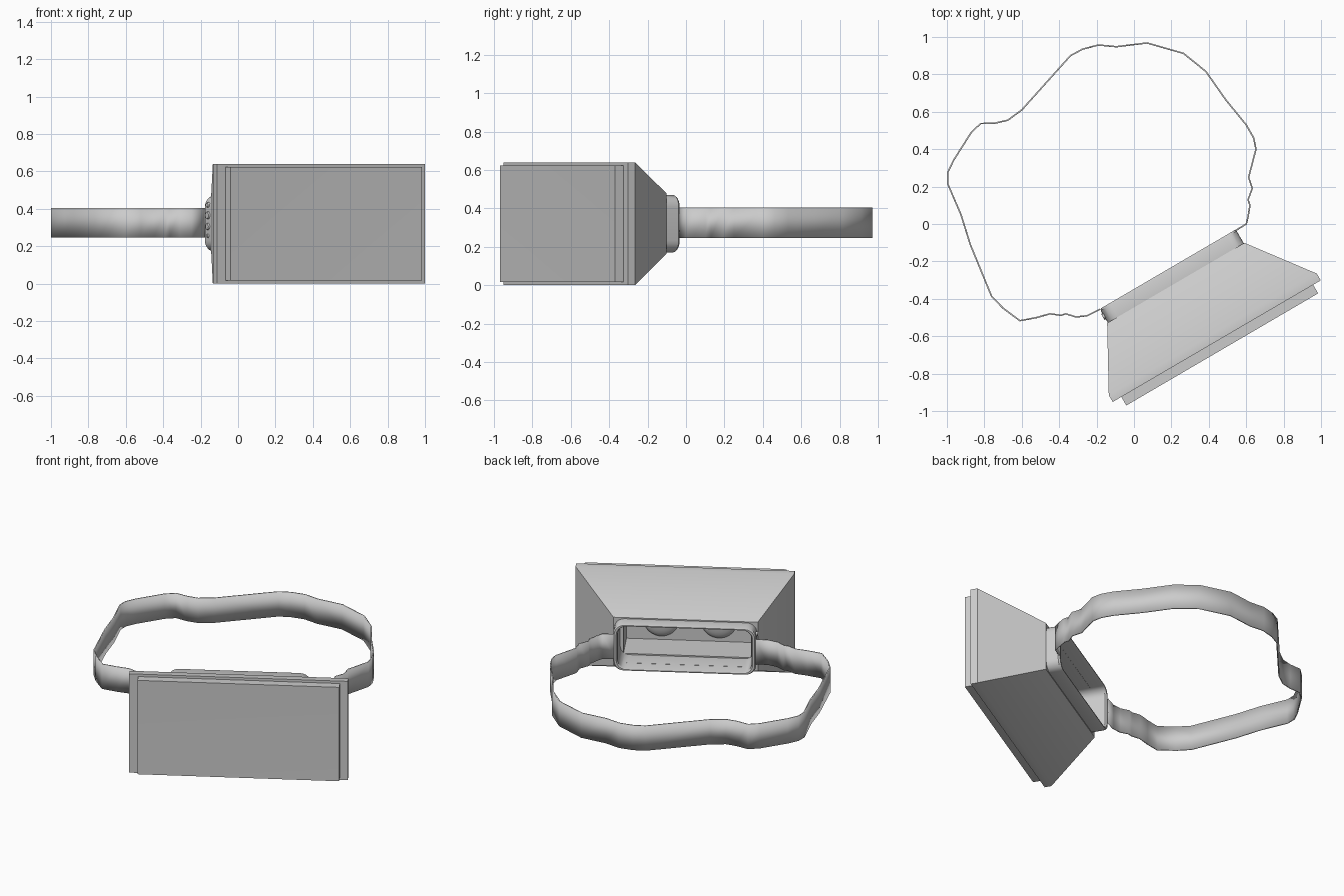
import bpy, bmesh, math
from mathutils import Matrix

if "Cube" in bpy.data.objects:
    bpy.data.objects.remove(bpy.data.objects["Cube"])

# Headset frame: local x along its width, local -y out of its front (t = -y)
TURN = Matrix.Rotation(math.radians(30.3), 4, 'Z')
ZC = 0.32


def finish(bm, name, turned=True, smooth=True):
    bmesh.ops.remove_doubles(bm, verts=bm.verts, dist=1e-5)
    me = bpy.data.meshes.new(name)
    bm.to_mesh(me)
    bm.free()
    ob = bpy.data.objects.new(name, me)
    bpy.context.collection.objects.link(ob)
    if turned:
        me.transform(TURN)
    if smooth:
        bpy.ops.object.select_all(action='DESELECT')
        ob.select_set(True)
        bpy.context.view_layer.objects.active = ob
        bpy.ops.object.shade_smooth_by_angle(angle=math.radians(30))
    return ob


def ring(bm, t, cx, hx, hz, r=0.0, k=7):
    """Rounded rectangle loop at distance t, counter-clockwise seen from the front."""
    out = []
    for q, (sx, sz) in enumerate(((1, 1), (-1, 1), (-1, -1), (1, -1))):
        for i in range(k):
            a = math.pi / 2 * (q + i / (k - 1))
            out.append(bm.verts.new((cx + sx * (hx - r) + r * math.cos(a), -t,
                                     ZC + sz * (hz - r) + r * math.sin(a))))
    return out


def loft(name, specs, start=False, end=False, dent=None):
    bm = bmesh.new()
    loops = [ring(bm, *s) for s in specs]
    n = len(loops[0])
    for a, b in zip(loops, loops[1:]):
        for i in range(n):
            j = (i + 1) % n
            bm.faces.new((a[i], a[j], b[j], b[i]))
    if start:
        bm.faces.new(loops[0][::-1])
    if end:
        f = bm.faces.new(loops[-1])
        if dent:
            p = bmesh.ops.poke(bm, faces=[f])
            p['verts'][0].co.y += dent
    return finish(bm, name)


# Flared hood with its straight front flange
loft("hood", [(0.385, 0.034, 0.405, 0.135, 0.05),
              (0.385, 0.034, 0.425, 0.157),
              (0.722, 0.066, 0.644, 0.32),
              (0.764, 0.066, 0.644, 0.32),
              (0.764, 0.069, 0.594, 0.304)])

# Front panel, very slightly dished
loft("front_panel", [(0.764, 0.069, 0.594, 0.304),
                     (0.817, 0.069, 0.594, 0.304)], end=True, dent=0.008)

# Eye cup: viewing cavity, padded rim and rim outside
loft("eye_cup", [(0.71, 0.034, 0.375, 0.128),
                 (0.50, 0.034, 0.375, 0.128),
                 (0.50, 0.034, 0.395, 0.136, 0.055),
                 (0.31, 0.034, 0.395, 0.136, 0.055),
                 (0.30, 0.034, 0.402, 0.140, 0.058),
                 (0.30, 0.034, 0.414, 0.146, 0.060),
                 (0.31, 0.034, 0.421, 0.150, 0.062),
                 (0.385, 0.034, 0.421, 0.150, 0.062)], start=True)


def disc(name, loc, radius, depth, axis, top=0.8):
    bm = bmesh.new()
    bmesh.ops.create_cone(bm, cap_ends=True, segments=32, radius1=radius,
                          radius2=radius * top, depth=depth,
                          matrix=Matrix.Translation(loc) @
                          Matrix.Rotation(math.radians(90 if axis == 'X' else -90), 4,
                                          'X' if axis == 'X' else 'Y'))
    return finish(bm, name)


# Pair of lenses on the cavity back wall, facing the wearer
for side, sx in (("left", -1), ("right", 1)):
    bm = bmesh.new()
    bmesh.ops.create_uvsphere(bm, u_segments=32, v_segments=16, radius=1,
                              matrix=Matrix.Translation((0.034 + sx * 0.17, -0.71, ZC)) @
                              Matrix.Diagonal((0.105, 0.035, 0.105, 1)))
    bmesh.ops.bisect_plane(bm, geom=bm.verts[:] + bm.edges[:] + bm.faces[:],
                           plane_co=(0, -0.71, 0), plane_no=(0, -1, 0), clear_outer=True)
    finish(bm, "lens_" + side)

# Small buttons on the left end of the rim
for i, (z, r) in enumerate(((0.255, 0.011), (0.305, 0.02), (0.365, 0.022), (0.42, 0.015))):
    disc("side_button_%d" % (i + 1), (-0.389, -0.345, z), r, 0.012, 'Y')

# Head strap: thin ribbon following the wearer's head, end to end
PATH = [(0.535, -0.04), (0.60, 0.0), (0.61, 0.04), (0.62, 0.10), (0.61, 0.13),
        (0.632, 0.19), (0.613, 0.25), (0.652, 0.40), (0.64, 0.46), (0.60, 0.53),
        (0.49, 0.665), (0.385, 0.815), (0.265, 0.912), (0.07, 0.968), (-0.095, 0.948),
        (-0.19, 0.957), (-0.275, 0.935), (-0.34, 0.90), (-0.60, 0.61), (-0.675, 0.555),
        (-0.74, 0.54), (-0.82, 0.537), (-0.87, 0.49), (-0.965, 0.34), (-0.996, 0.275),
        (-0.996, 0.215), (-0.925, 0.05), (-0.875, -0.11), (-0.762, -0.385),
        (-0.70, -0.45), (-0.61, -0.517), (-0.52, -0.50), (-0.45, -0.48), (-0.39, -0.488),
        (-0.365, -0.48), (-0.31, -0.497), (-0.25, -0.49), (-0.18, -0.455)]
bm = bmesh.new()
low = [bm.verts.new((x, y, 0.245)) for x, y in PATH]
high = [bm.verts.new((x, y, 0.405)) for x, y in PATH]
for i in range(len(PATH) - 1):
    bm.faces.new((low[i], low[i + 1], high[i + 1], high[i]))
strap = finish(bm, "head_strap", turned=False)
mod = strap.modifiers.new("thickness", 'SOLIDIFY')
mod.thickness = 0.008
mod.offset = 0
